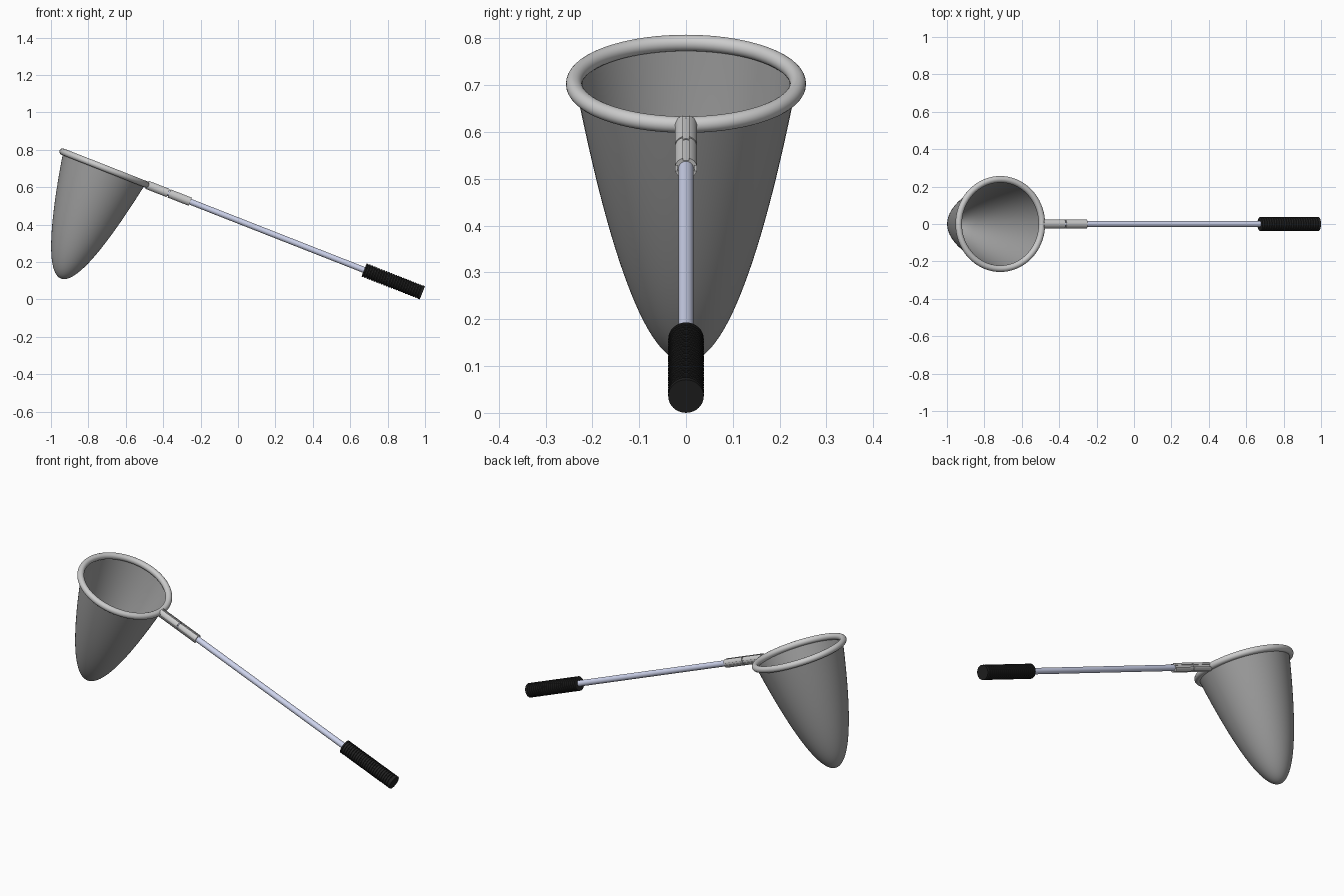
import bpy, bmesh
from math import sin, cos, pi, radians, sqrt
from mathutils import Matrix

if "Cube" in bpy.data.objects:
    bpy.data.objects.remove(bpy.data.objects["Cube"])

# Shared frame: origin at the hoop centre, local +x runs down the pole
TILT = radians(21.43)
FRAME = Matrix.Translation((-0.715, 0, 0.703)) @ Matrix.Rotation(TILT, 4, 'Y')
LENGTH = 1.827  # hoop centre to end of grip


def material(name, rgb):
    m = bpy.data.materials.new(name)
    m.diffuse_color = (*rgb, 1)
    m.use_nodes = True
    m.node_tree.nodes["Principled BSDF"].inputs["Base Color"].default_value = m.diffuse_color
    return m


def finish(ob, mat=None, angle=35):
    ob.matrix_world = FRAME
    if mat:
        ob.data.materials.append(mat)
    bpy.ops.object.select_all(action='DESELECT')
    ob.select_set(True)
    bpy.context.view_layer.objects.active = ob
    bpy.ops.object.shade_smooth_by_angle(angle=radians(angle))
    return ob


def loft(name, rings, mat=None, cap=True, angle=35):
    """Skin a list of equal-length point rings, optionally capping both ends."""
    bm = bmesh.new()
    loops = [[bm.verts.new(p) for p in ring] for ring in rings]
    n = len(loops[0])
    for a, b in zip(loops, loops[1:]):
        for i in range(n):
            j = (i + 1) % n
            bm.faces.new((a[i], a[j], b[j], b[i]))
    if cap:
        bm.faces.new(loops[0])
        bm.faces.new(loops[-1])
    bmesh.ops.remove_doubles(bm, verts=bm.verts, dist=1e-6)
    bmesh.ops.recalc_face_normals(bm, faces=bm.faces)
    me = bpy.data.meshes.new(name)
    bm.to_mesh(me)
    bm.free()
    ob = bpy.data.objects.new(name, me)
    bpy.context.collection.objects.link(ob)
    return finish(ob, mat, angle)


def circle_x(x, r, n=32):
    return [(x, r * cos(2 * pi * i / n), r * sin(2 * pi * i / n)) for i in range(n)]


lavender = material("pole_paint", (0.62, 0.66, 0.85))
black = material("grip_rubber", (0.015, 0.015, 0.015))
net_grey = material("net_grey", (0.36, 0.36, 0.36))

# Hoop
bpy.ops.mesh.primitive_torus_add(major_radius=0.239, minor_radius=0.0175,
                                 major_segments=72, minor_segments=20)
hoop = bpy.context.object
hoop.name = "hoop"
finish(hoop)

# Net bag: paraboloid hanging square to the hoop
DEPTH, MOUTH, STEPS, SIDES = 0.635, 0.236, 28, 64
bag = []
for k in range(STEPS + 1):
    r = MOUTH * (1 - k / STEPS)
    z = -DEPTH * (1 - (r / MOUTH) ** 2)
    bag.append([(r * cos(2 * pi * i / SIDES), r * sin(2 * pi * i / SIDES), z)
                for i in range(SIDES)])
loft("net_bag", bag, net_grey, cap=False, angle=60)

# Pole
loft("pole", [circle_x(0.24, 0.016), circle_x(LENGTH - 0.3, 0.016)], lavender)


# Clamp collars: round sleeves with a lengthwise slot on each of four sides
def collar_ring(x, outer=0.024, inner=0.0185, half_slot=0.006):
    pts = []
    for q in range(4):
        c, s = cos(q * pi / 2), sin(q * pi / 2)
        quarter = [(sqrt(inner ** 2 - half_slot ** 2), -half_slot),
                   (inner, 0),
                   (sqrt(inner ** 2 - half_slot ** 2), half_slot)]
        start = half_slot / outer
        for i in range(9):
            a = start + (pi / 2 - 2 * start) * i / 8
            quarter.append((outer * cos(a), outer * sin(a)))
        pts += [(x, u * c - v * s, u * s + v * c) for u, v in quarter]
    return pts


for name, a, b in (("hoop_collar", 0.245, 0.367), ("pole_collar", 0.373, 0.494)):
    loft(name, [collar_ring(a), collar_ring(b)])

# Ribbed grip
RIBS, START = 24, 1.492
pitch = (LENGTH - START) / RIBS
grip = []
for k in range(RIBS):
    x = START + k * pitch
    grip += [circle_x(x + 0.0 * pitch, 0.038), circle_x(x + 0.55 * pitch, 0.038)]
    if k < RIBS - 1:
        grip += [circle_x(x + 0.65 * pitch, 0.0345), circle_x(x + 0.9 * pitch, 0.0345)]
grip.append(circle_x(LENGTH, 0.038))
loft("grip", grip, black)
